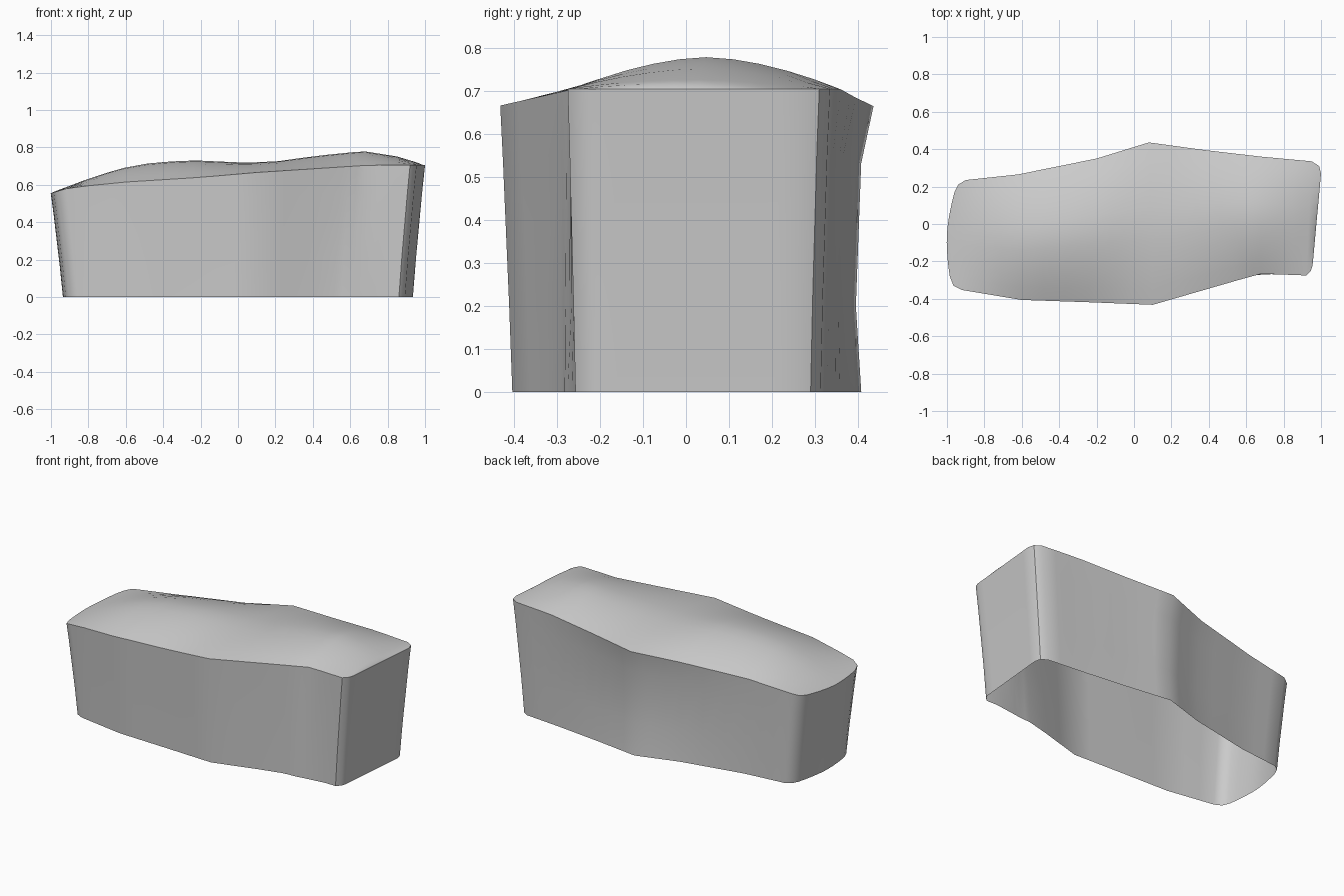
import bpy, bmesh, math

if "Cube" in bpy.data.objects:
    bpy.data.objects.remove(bpy.data.objects["Cube"])

# Rim outline: front and back chains, matched point for point, left to right
FRONT = [(-.985, -.28), (-.965, -.33), (-.92, -.353), (-.6, -.406), (-.25, -.418),
         (.1, -.432), (.55, -.302), (.68, -.266), (.92, -.275), (.945, -.25), (.955, -.22)]
BACK = [(-.96, .17), (-.94, .21), (-.9, .235), (-.62, .265), (-.2, .35),
        (.08, .436), (.38, .395), (.68, .36), (.95, .335), (.99, .31), (1, .27)]
# Heights along x: outer rim and crown ridge
RIM = [(-1, .555), (-.9, .585), (-.6, .615), (-.2, .64), (.1, .666), (.7, .705), (1, .705)]
RIDGE = [(-1, .557), (-.82, .625), (-.64, .685), (-.45, .72), (-.24, .731), (0, .72),
         (.17, .72), (.42, .755), (.67, .78), (.86, .75), (1, .705)]
# Wall levels: fraction of rim height, plan scale, inward dip of the back
LEVELS = [(.8, .985, .022), (.3, .952, .02), (0, .935, 0)]
ACROSS = 10


def interp(table, x):
    for (x0, z0), (x1, z1) in zip(table, table[1:]):
        if x <= x1:
            return z0 + (z1 - z0) * max(0, (x - x0) / (x1 - x0))
    return table[-1][1]


def refine(chain):
    pts = []
    for i, (a, b) in enumerate(zip(chain, chain[1:])):
        n = 3 if 2 <= i <= 7 else 1
        pts += [(a[0] + (b[0] - a[0]) * k / n, a[1] + (b[1] - a[1]) * k / n) for k in range(n)]
    return pts + [chain[-1]]


bm = bmesh.new()

# Domed top as a grid
front, back = refine(FRONT), refine(BACK)
last = len(front) - 1
grid = []
for i, (f, b) in enumerate(zip(front, back)):
    column = []
    for j in range(ACROSS + 1):
        v = j / ACROSS
        arch = 1 - abs(2 * v - 1) ** 1.7
        x = f[0] + (b[0] - f[0]) * v
        y = f[1] + (b[1] - f[1]) * v
        x -= .028 * arch * max(0, 1 - i / 4)
        z = interp(RIM, x)
        if 0 < i < last:
            z += (interp(RIDGE, x) - z) * arch
        column.append(bm.verts.new((x, y, z)))
    grid.append(column)
for c0, c1 in zip(grid, grid[1:]):
    for j in range(ACROSS):
        bm.faces.new((c0[j], c1[j], c1[j + 1], c0[j + 1]))

# Tapered side walls, open underneath
loop = ([c[0] for c in grid] + grid[-1][1:-1]
        + [c[-1] for c in reversed(grid)] + grid[0][-2:0:-1])
previous = loop
for frac, scale, dip in LEVELS:
    ring = []
    for p in loop:
        x, y, z = p.co
        inward = dip * math.exp(-((x - .08) / .5) ** 2) if y > .24 else 0
        # The waist on the front right leans outward toward the base
        waist = .027 * (1 - frac) * math.exp(-((x - .68) / .1) ** 2) if y < -.2 else 0
        ring.append(bm.verts.new((x * scale, y * scale - inward - waist, z * frac)))
    for k in range(len(loop)):
        m = (k + 1) % len(loop)
        bm.faces.new((previous[m], previous[k], ring[k], ring[m]))
    previous = ring

bmesh.ops.recalc_face_normals(bm, faces=bm.faces)
if grid[last // 2][ACROSS // 2].link_faces[0].normal.z < 0:
    bmesh.ops.reverse_faces(bm, faces=bm.faces)

mesh = bpy.data.meshes.new("domed_shell")
bm.to_mesh(mesh)
bm.free()
shell = bpy.data.objects.new("domed_shell", mesh)
bpy.context.collection.objects.link(shell)
bpy.context.view_layer.objects.active = shell
shell.select_set(True)
bpy.ops.object.shade_smooth_by_angle(angle=math.radians(42))
